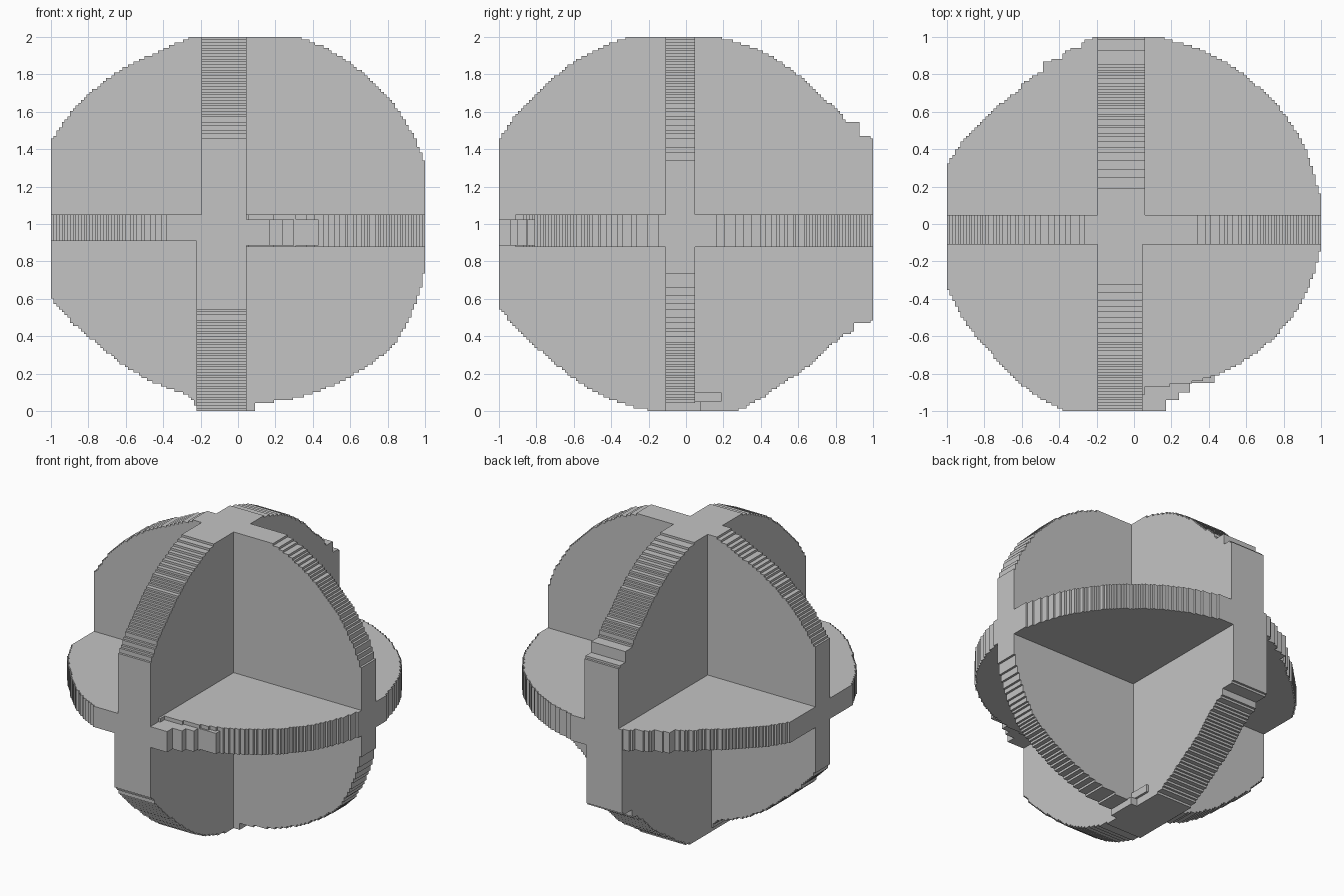
import bpy
import bmesh
from math import atan2, cos, sin, hypot, tau
from mathutils import Vector

cube = bpy.data.objects.get("Cube")
if cube:
    bpy.data.objects.remove(cube, do_unlink=True)

STEP = 1 / 68   # size of one stair step along the rims

# Single plain grey
grey = bpy.data.materials.new("plain grey")
grey.use_nodes = True
colour = (0.55, 0.55, 0.55, 1)
grey.diffuse_color = colour
grey.node_tree.nodes["Principled BSDF"].inputs["Base Color"].default_value = colour


def finish(name, bm):
    """Turn a bmesh into a flat shaded grey object."""
    bmesh.ops.recalc_face_normals(bm, faces=bm.faces)
    mesh = bpy.data.meshes.new(name)
    bm.to_mesh(mesh)
    bm.free()
    mesh.materials.append(grey)
    obj = bpy.data.objects.new(name, mesh)
    bpy.context.collection.objects.link(obj)


def round_outline(points, count=900):
    """Interpolate radius by angle and clip the curve to the unit square."""
    polar = sorted((atan2(v, u) % tau, hypot(u, v)) for u, v in points)
    first, last = polar[0], polar[-1]
    polar = [(last[0] - tau, last[1])] + polar + [(first[0] + tau, first[1])]
    curve = []
    for i in range(count):
        angle = tau * i / count
        for (a, ra), (b, rb) in zip(polar, polar[1:]):
            if a <= angle < b:
                r = ra + (rb - ra) * (angle - a) / (b - a)
                curve.append((max(-1, min(1, r * cos(angle))),
                              max(-1, min(1, r * sin(angle)))))
                break
    return curve


def stepped_outline(curve, u_range, v_range):
    """Cut a curve into rows and return the stair-stepped polygon."""
    left, right = [], []
    rows = round(2 / STEP)
    for i in range(rows):
        low, high = -1 + i * STEP, -1 + (i + 1) * STEP
        mid = (low + high) / 2
        hits = []
        for (u0, v0), (u1, v1) in zip(curve, curve[1:] + curve[:1]):
            if (v0 <= mid) != (v1 <= mid):
                hits.append(u0 + (u1 - u0) * (mid - v0) / (v1 - v0))
        low, high = max(low, v_range[0]), min(high, v_range[1])
        if not hits or high - low < 1e-5:
            continue
        a = max(round(min(hits) / STEP) * STEP, u_range[0])
        b = min(round(max(hits) / STEP) * STEP, u_range[1])
        if b - a < 1e-5:
            continue
        for side, u in ((left, a), (right, b)):
            if side and abs(side[-1][0] - u) < 1e-6:
                side[-1] = (u, high)      # extend a straight run
            else:
                side += [(u, low), (u, high)]
    return right + left[::-1]


def slab(name, axis, points, thick, u_range=(-1, 1), v_range=(-1, 1)):
    """Extrude a stepped disc, or a part of it, along an axis."""
    place = {"x": lambda u, v, w: (w, u, v + 1),
             "y": lambda u, v, w: (u, w, v + 1),
             "z": lambda u, v, w: (u, v, w + 1)}[axis]
    polygon = stepped_outline(round_outline(points), u_range, v_range)
    start, end = thick
    bm = bmesh.new()
    face = bm.faces.new([bm.verts.new(place(u, v, start)) for u, v in polygon])
    new = bmesh.ops.extrude_face_region(bm, geom=[face])["geom"]
    shift = Vector(place(0, 0, end)) - Vector(place(0, 0, start))
    bmesh.ops.translate(bm, vec=shift,
                        verts=[g for g in new if isinstance(g, bmesh.types.BMVert)])
    if face.is_valid and face not in bm.faces:
        bm.faces.new(face.verts)
    finish(name, bm)


def block(name, low, high):
    """Axis aligned box between two corners."""
    bm = bmesh.new()
    bmesh.ops.create_cube(bm, size=1)
    low, high = Vector(low), Vector(high)
    for v in bm.verts:
        v.co = (low + high) / 2 + v.co * (high - low)
    finish(name, bm)


# Upright disc facing the front: x, height from the centre
cross_points = [
    (1.03, 0), (1, .32), (.7, .78), (.32, 1), (0, 1.03), (-.24, 1),
    (-.43, .915), (-.735, .745), (-1, .44), (-1.07, 0), (-1, -.39),
    (-.735, -.65), (-.47, -.835), (-.27, -.91), (-.2, -1), (.04, -1),
    (.06, -.96), (.17, -.95), (.57, -.83), (.83, -.65), (1, -.23)]
slab("cross_disc", "y", cross_points, (-.11, .047))

# Upright disc running front to back: y, height from the centre
long_points = [
    (1.1, 0), (1, .46), (.92, .47), (.92, .54), (.85, .55), (.82, .6),
    (.72, .68), (.5, .87), (.16, 1), (-.1, 1.04), (-.3, 1), (-.515, .915),
    (-.735, .755), (-1, .445), (-1.09, 0), (-1, -.44), (-.735, -.71),
    (-.46, -.91), (-.16, -1), (0, -1.03), (.27, -1), (.5, -.86),
    (.76, -.66), (.84, -.59), (.89, -.58), (.89, -.53), (1, -.52)]
slab("long_disc_upper", "x", long_points, (-.195, .045), v_range=(-.09, 1))
slab("long_disc_lower", "x", long_points, (-.223, .045), v_range=(-1, -.09))
slab("long_disc_back_lip", "x", long_points, (.045, .06),
     u_range=(0, 1), v_range=(0, 1))

# Level disc: x, y
level_points = [
    (1.02, 0), (.98, .2), (.835, .545), (.62, .77), (.35, .935), (.2, .98),
    (0, 1.02), (-.19, 1), (-.27, .98), (-.28, .94), (-.37, .93), (-.38, .88),
    (-.48, .87), (-.49, .81), (-.6, .75), (-.61, .715), (-.77, .59),
    (-1, .31), (-1.06, 0), (-1, -.34), (-.77, -.68), (-.37, -1),
    (-.1, -1.01), (.03, -1), (.06, -.87), (.2, -.86), (.43, -.81),
    (.7, -.65), (.89, -.43), (1, -.1)]
slab("level_disc_right", "z", level_points, (-.09, .05), u_range=(-1, -.1))
slab("level_disc_left", "z", level_points, (-.122, .05), u_range=(-.1, 1))

# Low stair blocks on the front left of the level rim
rim_steps = [(.04, .17, -1), (.17, .24, -.94), (.24, .3, -.9), (.3, .43, -.85)]
for i, (x0, x1, y) in enumerate(rim_steps):
    block(f"rim_step_{i + 1}", (x0, y, .885), (x1, -.78, 1.025))

# Small lumps at the foot
block("foot_block", (-.2, -.11, 0), (.09, .08, .05))
block("foot_step", (.03, .03, .05), (.06, .19, .1))
